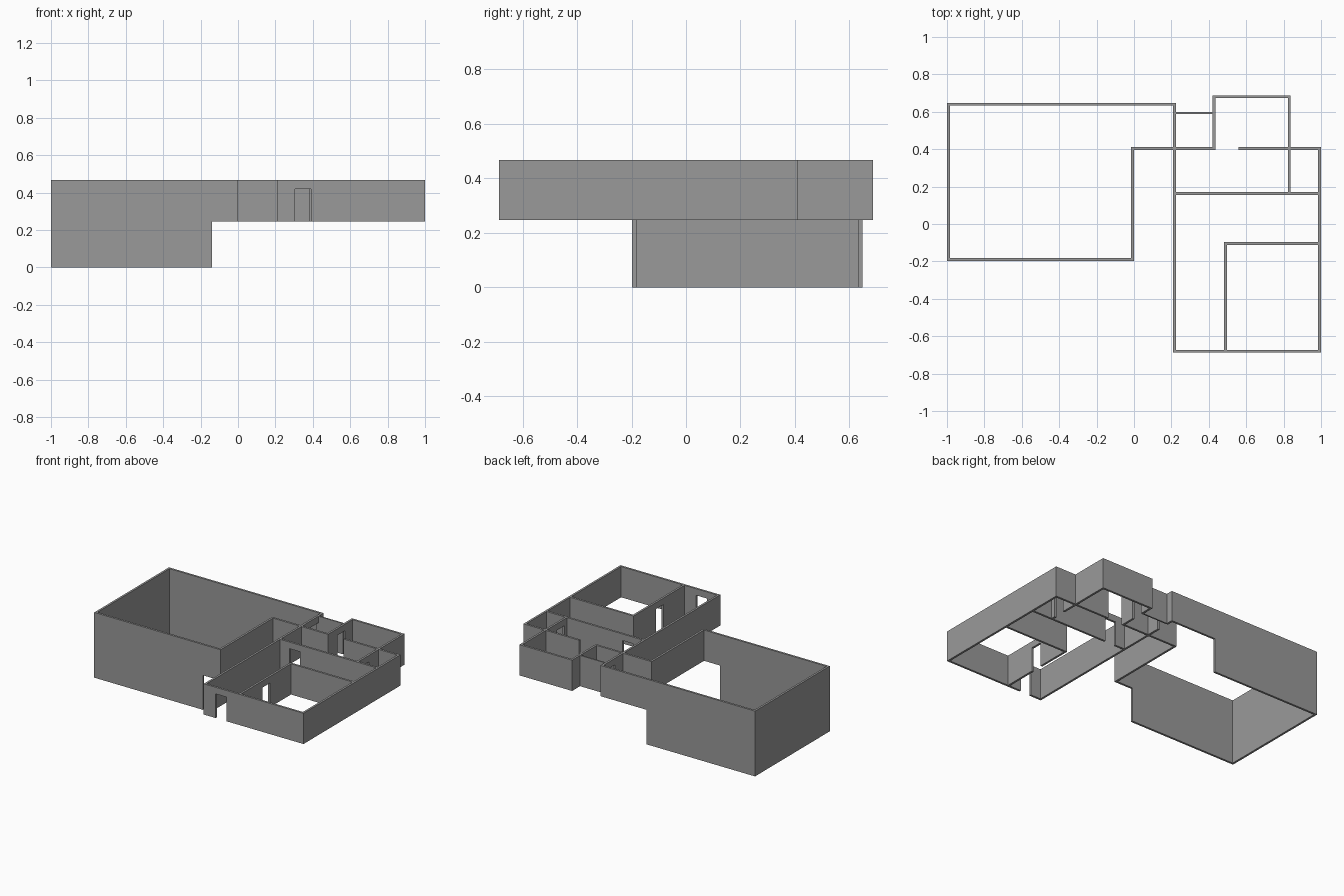
import bpy
import bmesh

cube = bpy.data.objects.get("Cube")
if cube:
    bpy.data.objects.remove(cube, do_unlink=True)

TOP, FLOOR, DOOR_TOP = 0.467, 0.247, 0.42
DOOR_WIDTH, THICK, STEP = 0.085, 0.015, -0.14

plaster = bpy.data.materials.new("grey plaster")
plaster.use_nodes = True
GREY = (0.32, 0.32, 0.32, 1)
plaster.diffuse_color = GREY
plaster.node_tree.nodes["Principled BSDF"].inputs["Base Color"].default_value = GREY


def wall(name, axis, pos, start, end, door=None, base=FLOOR, step=None, thick=THICK):
    """Extrude a wall elevation; axis is the run direction, pos its centre line."""
    outline = [(start, base)]
    if step is not None:                      # tall part, then raised underside
        outline += [(step, base), (step, FLOOR)]
    if door is not None:                      # doorway open to the floor
        a, b = door, door + DOOR_WIDTH
        outline += [(a, base), (a, DOOR_TOP), (b, DOOR_TOP), (b, base)]
    outline += [(end, base if step is None else FLOOR), (end, TOP), (start, TOP)]

    bm = bmesh.new()
    near, far = pos - thick / 2, pos + thick / 2

    def place(u, v, z):
        return (u, v, z) if axis == "x" else (v, u, z)

    face = bm.faces.new([bm.verts.new(place(u, near, z)) for u, z in outline])
    shift = place(0, far - near, 0)
    extruded = bmesh.ops.extrude_face_region(bm, geom=[face], use_keep_orig=True)
    moved = [g for g in extruded["geom"] if isinstance(g, bmesh.types.BMVert)]
    bmesh.ops.translate(bm, verts=moved, vec=shift)
    bmesh.ops.recalc_face_normals(bm, faces=bm.faces)
    mesh = bpy.data.meshes.new(name)
    bm.to_mesh(mesh)
    bm.free()
    mesh.materials.append(plaster)
    bpy.context.collection.objects.link(bpy.data.objects.new(name, mesh))


H = THICK / 2

# Tall hall: two-level walls, stepping up at the raised floor
wall("hall_front_wall", "x", -0.19, -1, 0, base=0, step=STEP)
wall("hall_back_wall", "x", 0.64, -1, 0.217 + H, base=0, step=STEP)
wall("hall_end_wall", "y", -1 + H, -0.19 + H, 0.64 - H, base=0)
wall("hall_inner_wall", "y", -H, -0.19 + H, 0.403 - H)

# Outer walls of the raised rooms
wall("entrance_wall", "x", -0.68, 0.217 - H, 1, door=0.305)
wall("long_side_wall", "y", 0.217, -0.68 + H, 0.64 - H, door=0.505)
wall("outer_side_wall", "y", 1 - H, -0.68 + H, 0.403 - H)
wall("back_room_wall", "x", 0.68, 0.428 - H, 0.83 + H)

# Partitions
wall("corridor_wall_short", "x", 0.403, -THICK, 0.428 + H)
wall("corridor_wall_long", "x", 0.403, 0.56, 1)
wall("living_room_wall", "x", 0.163, 0.217 + H, 1 - H, door=0.298)
wall("bedroom_back_wall", "x", -0.104, 0.49 - H, 1 - H)
wall("bedroom_side_wall", "y", 0.49, -0.68 + H, -0.104 - H, door=-0.432)
wall("lobby_back_wall", "x", 0.593, 0.217 + H, 0.428 - H, thick=0.01)
wall("lobby_side_wall", "y", 0.428, 0.403 + H, 0.68 - H, door=0.505)
wall("closet_wall", "y", 0.83, 0.163 + H, 0.68 - H, door=0.2)
